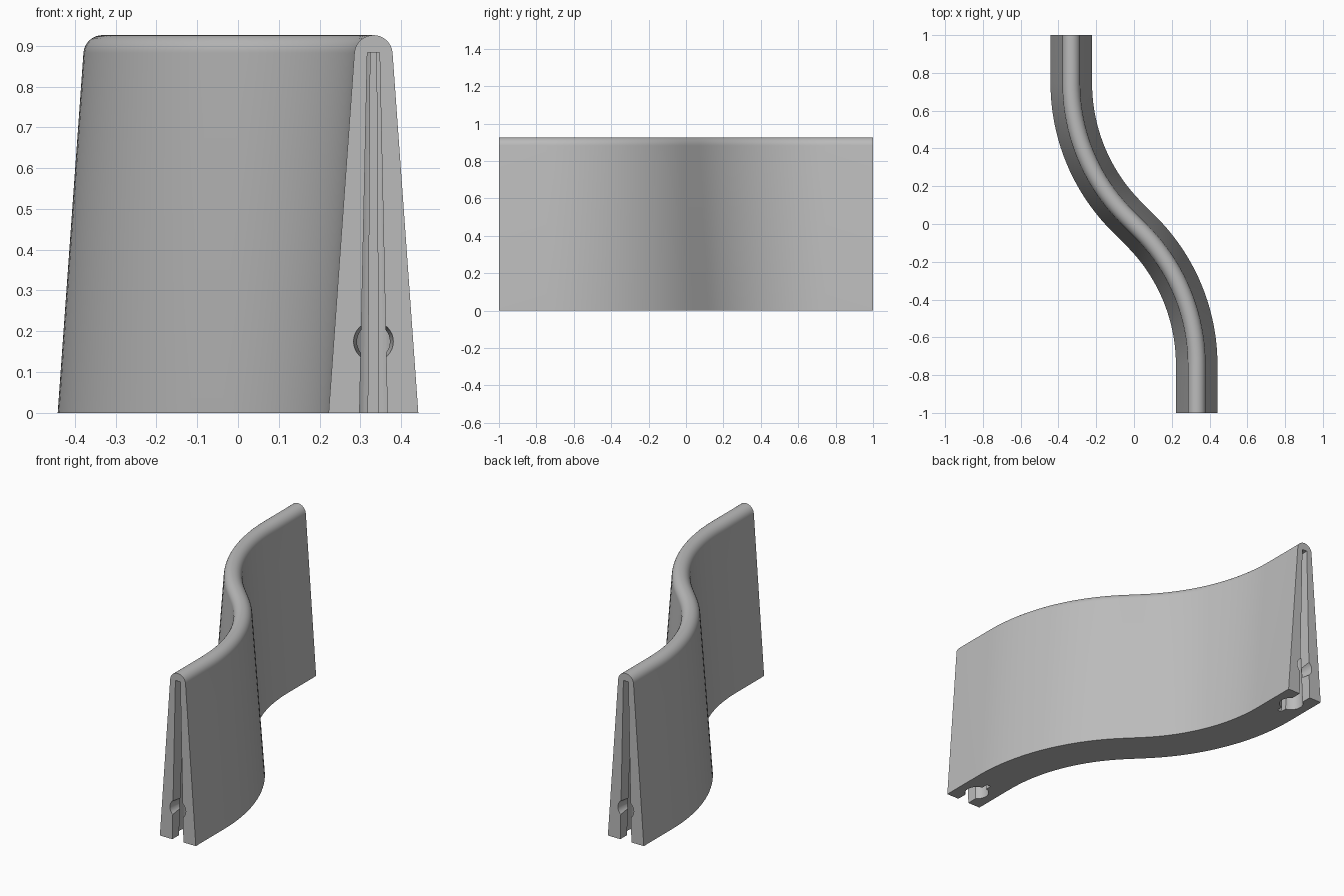
import bpy, bmesh, math
from mathutils import Matrix, Vector

cube = bpy.data.objects.get("Cube")
if cube:
    bpy.data.objects.remove(cube, do_unlink=True)

grey = bpy.data.materials.new("light grey")
grey.use_nodes = True
grey.diffuse_color = (0.5, 0.5, 0.5, 1)
grey.node_tree.nodes["Principled BSDF"].inputs["Base Color"].default_value = (0.5, 0.5, 0.5, 1)

END_X = 0.332       # offset of the straight ends
HEIGHT = 0.926


def loft(name, rings):
    """Skin a list of equal closed rings and cap both ends."""
    bm = bmesh.new()
    vs = [[bm.verts.new(p) for p in ring] for ring in rings]
    n = len(vs[0])
    for a, b in zip(vs, vs[1:]):
        for i in range(n):
            j = (i + 1) % n
            bm.faces.new((a[i], a[j], b[j], b[i]))
    bm.faces.new(vs[0][::-1])
    bm.faces.new(vs[-1])
    bmesh.ops.recalc_face_normals(bm, faces=bm.faces)
    mesh = bpy.data.meshes.new(name)
    bm.to_mesh(mesh)
    bm.free()
    mesh.materials.append(grey)
    ob = bpy.data.objects.new(name, mesh)
    bpy.context.collection.objects.link(ob)
    return ob


# S-shaped centre line: straight end, 45 degree arc, then the same turned round
R, TURN, STEPS = 1.0, math.radians(45), 20
half_t = (END_X - R * (1 - math.cos(TURN))) / math.sin(TURN)
arc_y = -(R * math.sin(TURN) + half_t * math.cos(TURN))
path = [(END_X, -1.0, 0.0)]
for i in range(STEPS + 1):
    a = TURN * i / STEPS
    path.append((END_X - R * (1 - math.cos(a)), arc_y + R * math.sin(a), a))
path += [(-x, -y, a) for x, y, a in reversed(path)]

# Tapered wall section with a rounded top
BASE, TOP_R = 0.110, 0.047
lean = math.atan2(BASE - TOP_R, HEIGHT - TOP_R)
section = [(BASE, 0.0)]
for i in range(17):
    a = lean + (math.pi - 2 * lean) * i / 16
    section.append((TOP_R * math.cos(a), HEIGHT - TOP_R + TOP_R * math.sin(a)))
section.append((-BASE, 0.0))

wall = loft("curved_wall", [
    [(x + u * math.cos(a), y + u * math.sin(a), z) for u, z in section]
    for x, y, a in path])


# Keyhole slot outline: neck, round pocket and a thin relief slit behind it
def keyhole(z):
    t = z / 0.883
    neck = 0.034 + (0.015 - 0.034) * t
    r = 0.062 + (0.031 - 0.062) * t
    slit = 0.0130 + (0.0075 - 0.0130) * t
    c = 0.110
    start, end = -math.acos(neck / r), math.acos(slit / r)
    side = [(neck, -0.02)]
    for i in range(13):
        a = start + (end - start) * i / 12
        side.append((r * math.cos(a), c + r * math.sin(a)))
    side.append((slit, c + r + 0.035))
    pts = side + [(-u, d) for u, d in reversed(side)]
    return [(END_X + u, -1 + d, z) for u, d in pts]


# Round tapered recess in the end face
def recess_ring(d, r):
    return [(END_X + r * math.cos(k * math.tau / 32), -1 + d,
             0.175 + r * math.sin(k * math.tau / 32)) for k in range(32)]


def cut(target, cutter):
    mod = target.modifiers.new("cut", 'BOOLEAN')
    mod.operation = 'DIFFERENCE'
    mod.solver = 'EXACT'
    mod.object = cutter
    bpy.context.view_layer.objects.active = target
    bpy.ops.object.modifier_apply(modifier=mod.name)
    bpy.data.objects.remove(cutter, do_unlink=True)


# Same slot and recess at both ends
for turn in (0, math.pi):
    for rings in ([keyhole(-0.02), keyhole(0.883)],
                  [recess_ring(-0.01, 0.050), recess_ring(0.075, 0.040)]):
        rot = Matrix.Rotation(turn, 3, 'Z')
        cutter = loft("slot_cutter", [[rot @ Vector(p) for p in ring] for ring in rings])
        cutter.hide_render = True
        cut(wall, cutter)

bpy.ops.object.select_all(action='DESELECT')
wall.select_set(True)
bpy.context.view_layer.objects.active = wall
bpy.ops.object.shade_smooth_by_angle(angle=math.radians(30))
